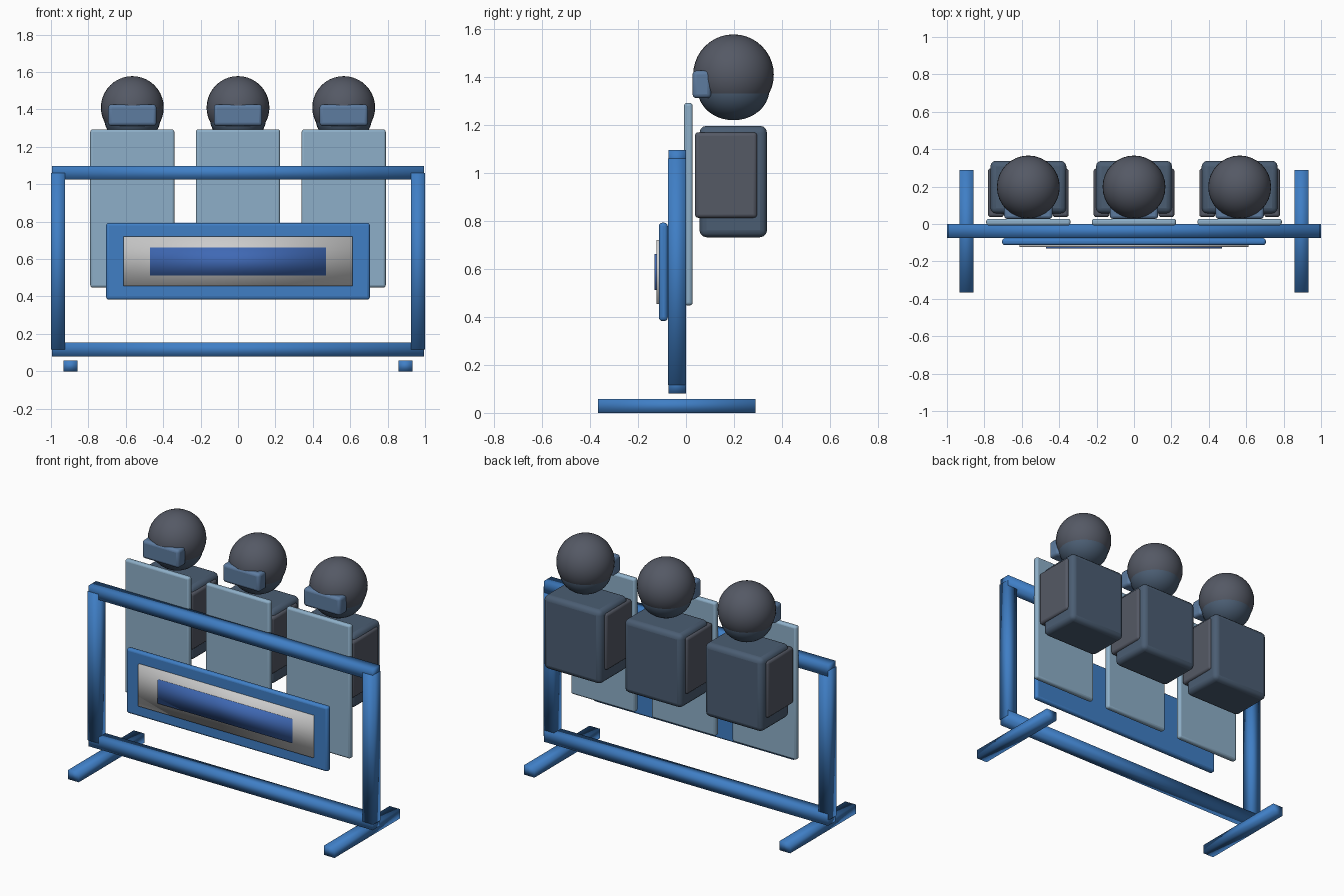
import bpy, math

if "Cube" in bpy.data.objects:
    bpy.data.objects.remove(bpy.data.objects["Cube"])


def material(name, color):
    m = bpy.data.materials.new(name)
    m.diffuse_color = (*color, 1)
    m.use_nodes = True
    m.node_tree.nodes["Principled BSDF"].inputs["Base Color"].default_value = m.diffuse_color
    return m


FRAME = material("frame blue", (0.05, 0.21, 0.56))
PAD = material("pale blue", (0.27, 0.43, 0.58))
TORSO = material("slate", (0.07, 0.11, 0.17))
HEAD = material("charcoal", (0.09, 0.10, 0.13))
VISOR = material("visor blue", (0.11, 0.20, 0.35))
INSET = material("inset blue", (0.05, 0.14, 0.46))


def box(name, x, y, z, mat=None, bevel=0.0, soft=False):
    """Box from (min, max) ranges, optionally with rounded edges."""
    bpy.ops.mesh.primitive_cube_add(size=1, location=[sum(r) / 2 for r in (x, y, z)])
    ob = bpy.context.object
    ob.name = name
    ob.scale = [r[1] - r[0] for r in (x, y, z)]
    bpy.ops.object.transform_apply(location=False, rotation=False, scale=True)
    if mat:
        ob.data.materials.append(mat)
    if bevel:
        b = ob.modifiers.new("round", 'BEVEL')
        b.width = bevel
        b.segments = 3
        bpy.ops.object.shade_smooth_by_angle(angle=math.radians(40))
    elif soft:
        bpy.ops.object.shade_smooth()
    return ob


def ball(name, loc, radii, mat):
    bpy.ops.mesh.primitive_uv_sphere_add(segments=32, ring_count=20, radius=1, location=loc)
    ob = bpy.context.object
    ob.name = name
    ob.scale = radii
    bpy.ops.object.transform_apply(location=False, rotation=False, scale=True)
    bpy.ops.object.shade_smooth()
    ob.data.materials.append(mat)


# frame: two rails, two posts, two floor feet
box("top_rail", (-0.995, 0.995), (-0.074, 0.0), (1.025, 1.097), FRAME, soft=True)
box("bottom_rail", (-0.995, 0.995), (-0.074, 0.0), (0.08, 0.153), FRAME, soft=True)
for side, s in (("left", -1), ("right", 1)):
    box(side + "_post", sorted((s * 0.926, s * 1.0)), (-0.075, -0.001), (0.117, 1.06), FRAME, soft=True)
    box(side + "_foot", sorted((s * 0.858, s * 0.933)), (-0.367, 0.29), (0, 0.058), FRAME, soft=True)

# layered front panel
box("front_panel", (-0.705, 0.705), (-0.113, -0.076), (0.383, 0.793), FRAME, 0.014)
box("panel_plate", (-0.612, 0.612), (-0.124, -0.105), (0.455, 0.72), soft=True)
box("panel_inset", (-0.47, 0.47), (-0.132, -0.115), (0.513, 0.662), INSET, soft=True)

# three seated dummies, each behind a tall board
for i, cx in enumerate((-0.565, 0, 0.565), 1):
    n = f"_{i}"
    box("board" + n, (cx - 0.225, cx + 0.225), (-0.008, 0.028), (0.448, 1.293), PAD, 0.013)
    box("torso" + n, (cx - 0.203, cx + 0.203), (0.056, 0.338), (0.732, 1.197), TORSO, 0.03)
    for side, s in (("left", -1), ("right", 1)):
        box(f"{side}_side_pad" + n, sorted((cx + s * 0.13, cx + s * 0.216)),
            (0.037, 0.297), (0.813, 1.17), HEAD, 0.015)
    ball("head" + n, (cx, 0.198, 1.41), (0.168, 0.168, 0.168), HEAD)
    ball("jaw" + n, (cx, 0.198, 1.35), (0.15, 0.15, 0.13), TORSO)
    box("visor" + n, (cx - 0.129, cx + 0.129), (0.027, 0.105), (1.312, 1.427), VISOR, 0.017)
